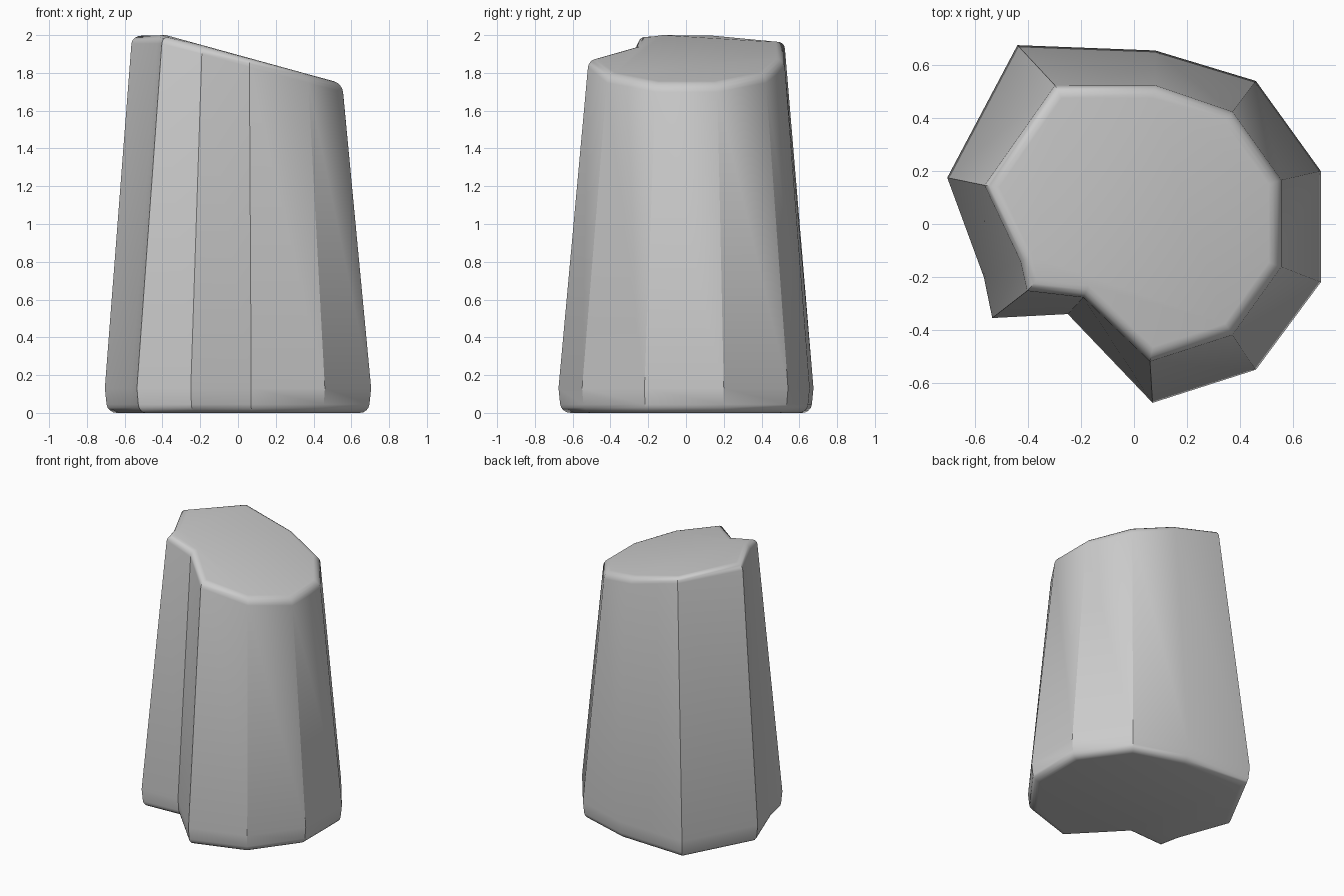
import bpy, bmesh

if "Cube" in bpy.data.objects:
    bpy.data.objects.remove(bpy.data.objects["Cube"])

# Plan outlines of the pillar: widest ring near the ground, and the top rim
base = [(-.705, .175), (-.44, .675), (.08, .655), (.46, .54), (.705, .2), (.705, -.22),
        (.46, -.55), (.07, -.675), (-.25, -.34), (-.535, -.355), (-.567, -.2)]
rim = [(-.56, .145), (-.295, .52), (.08, .52), (.37, .42), (.552, .165), (.552, -.16),
       (.37, -.415), (.06, -.515), (-.19, -.275), (-.4, -.25), (-.425, -.14)]
n = len(base)


def top_height(x):
    return min(2.0, 2.0 - 0.272 * (x + 0.39))


bm = bmesh.new()
rings = [
    [bm.verts.new((x * .98, y * .98, 0)) for x, y in base],
    [bm.verts.new((x, y, .13)) for x, y in base],
    [bm.verts.new((x, y, top_height(x))) for x, y in rim],
]

# Tapered faceted sides and caps
for lo, hi in zip(rings, rings[1:]):
    for i in range(n):
        j = (i + 1) % n
        bm.faces.new((lo[i], lo[j], hi[j], hi[i]))
bm.faces.new(rings[0][::-1])
bm.faces.new(rings[2])
bmesh.ops.recalc_face_normals(bm, faces=bm.faces[:])

# Softened rim and foot
edges = [bm.edges.get((r[i], r[(i + 1) % n])) for r in (rings[0], rings[2]) for i in range(n)]
bmesh.ops.bevel(bm, geom=edges, offset=.045, segments=4, profile=.5,
                affect='EDGES', clamp_overlap=True)

mesh = bpy.data.meshes.new("rock_pillar")
bm.to_mesh(mesh)
bm.free()
pillar = bpy.data.objects.new("rock_pillar", mesh)
bpy.context.collection.objects.link(pillar)
bpy.context.view_layer.objects.active = pillar
pillar.select_set(True)
bpy.ops.object.shade_smooth_by_angle(angle=0.6)
